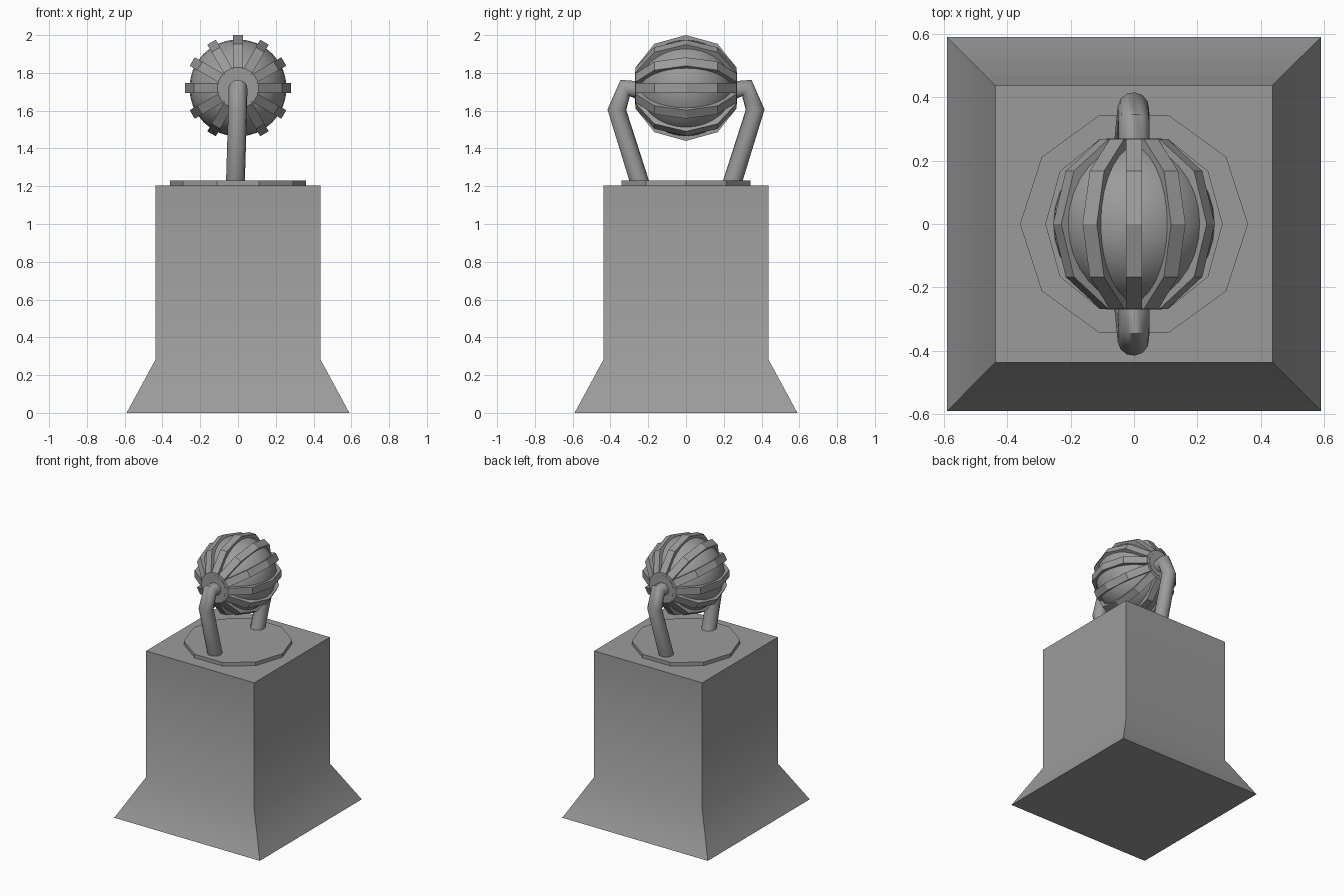
import bpy, bmesh, math
from mathutils import Matrix

cube = bpy.data.objects.get("Cube")
if cube:
    bpy.data.objects.remove(cube, do_unlink=True)

grey = bpy.data.materials.new("stone grey")
grey.use_nodes = True
grey.diffuse_color = (0.33, 0.33, 0.33, 1)
grey.node_tree.nodes["Principled BSDF"].inputs["Base Color"].default_value = (0.33, 0.33, 0.33, 1)

BALL_Z = 1.72


def finish(obj, angle=30):
    obj.data.materials.clear()
    obj.data.materials.append(grey)
    bpy.ops.object.select_all(action='DESELECT')
    obj.select_set(True)
    bpy.context.view_layer.objects.active = obj
    bpy.ops.object.shade_smooth_by_angle(angle=math.radians(angle))
    return obj


def from_bmesh(name, bm):
    bmesh.ops.recalc_face_normals(bm, faces=bm.faces)
    mesh = bpy.data.meshes.new(name)
    bm.to_mesh(mesh)
    bm.free()
    obj = bpy.data.objects.new(name, mesh)
    bpy.context.collection.objects.link(obj)
    return finish(obj)


def loft(bm, rings):
    """Skin a list of equal-length point rings and cap both ends."""
    loops = [[bm.verts.new(p) for p in ring] for ring in rings]
    for a, b in zip(loops, loops[1:]):
        n = len(a)
        for i in range(n):
            j = (i + 1) % n
            bm.faces.new((a[i], a[j], b[j], b[i]))
    bm.faces.new(loops[0])
    bm.faces.new(loops[-1])


# Square pedestal with a flared foot
bm = bmesh.new()
loft(bm, [[(sx * h, sy * h, z) for sx, sy in ((-1, -1), (1, -1), (1, 1), (-1, 1))]
          for h, z in ((0.59, 0), (0.438, 0.28), (0.438, 1.205))])
from_bmesh("pedestal", bm)

# Ten-sided plate on the pedestal
bpy.ops.mesh.primitive_cylinder_add(vertices=10, radius=0.36, depth=0.03, location=(0, 0, 1.216),
                                    rotation=(0, 0, math.pi / 2))
plate = bpy.context.object
plate.name = "top_plate"
finish(plate)

# Smooth ball
bpy.ops.mesh.primitive_uv_sphere_add(segments=32, ring_count=16, radius=0.257, location=(0, 0, BALL_Z),
                                     rotation=(math.pi / 2, 0, 0))
ball = bpy.context.object
ball.name = "ball"
finish(ball)

# Twelve faceted ribs running from hub to hub
bm = bmesh.new()
w = 0.026
profile = [(-0.268, 0.108), (-0.167, 0.234), (0, 0.28), (0.167, 0.234), (0.268, 0.108)]
for k in range(12):
    turn = Matrix.Translation((0, 0, BALL_Z)) @ Matrix.Rotation(k * math.tau / 12, 4, 'Y')
    start = len(bm.verts)
    loft(bm, [[(-w, y, r - 0.06), (w, y, r - 0.06), (w, y, r), (-w, y, r)] for y, r in profile])
    bm.verts.ensure_lookup_table()
    bmesh.ops.transform(bm, matrix=turn, verts=bm.verts[start:])
from_bmesh("ribs", bm)

# Round hub through the ball, closing the rib ends
bpy.ops.mesh.primitive_cylinder_add(vertices=24, radius=0.088, depth=0.54, location=(0, 0, BALL_Z),
                                    rotation=(math.pi / 2, 0, 0))
hub = bpy.context.object
hub.name = "hub"
finish(hub)

# Bent tube arms, front and back
path = [(-0.014, 0.242, 1.21), (-0.002, 0.366, 1.605), (0, 0.322, 1.72), (0, 0.24, 1.705)]
for name, side in (("front_arm", -1), ("back_arm", 1)):
    curve = bpy.data.curves.new(name, 'CURVE')
    curve.dimensions = '3D'
    curve.bevel_depth = 0.05
    curve.bevel_resolution = 4
    curve.use_fill_caps = True
    spline = curve.splines.new('POLY')
    spline.points.add(len(path) - 1)
    for point, (x, y, z) in zip(spline.points, path):
        point.co = (x, side * y, z, 1)
    arm = bpy.data.objects.new(name, curve)
    bpy.context.collection.objects.link(arm)
    bpy.ops.object.select_all(action='DESELECT')
    arm.select_set(True)
    bpy.context.view_layer.objects.active = arm
    bpy.ops.object.convert(target='MESH')
    finish(bpy.context.object, 60)
